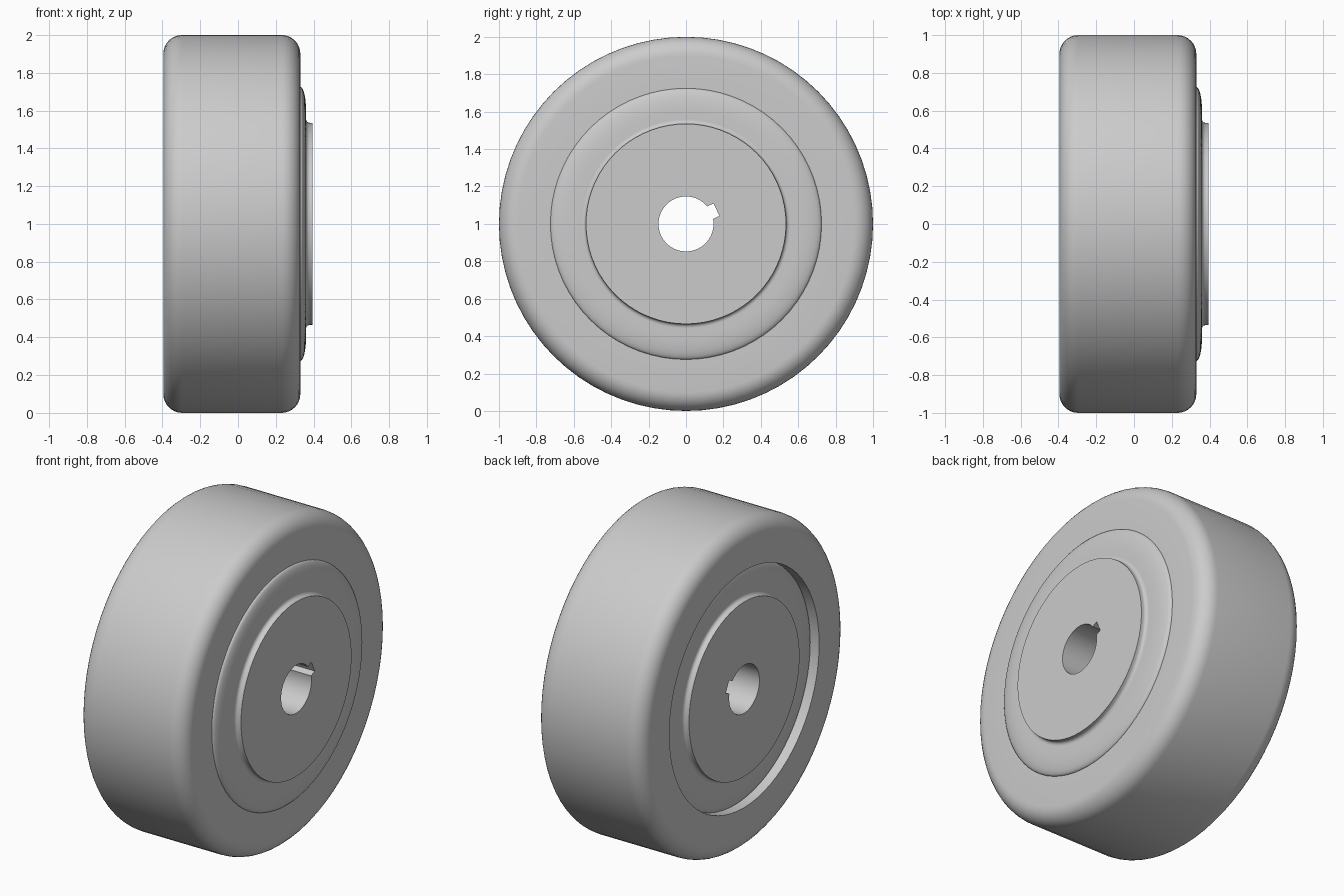
import bpy, bmesh
from math import sin, cos, pi, radians
from mathutils import Matrix, Vector

SEGMENTS = 72
CENTRE_Z = 1.0

cube = bpy.data.objects.get("Cube")
if cube:
    bpy.data.objects.remove(cube, do_unlink=True)

grey = bpy.data.materials.new("plain_grey")
grey.use_nodes = True
grey.diffuse_color = (0.6, 0.6, 0.6, 1)
grey.node_tree.nodes["Principled BSDF"].inputs["Base Color"].default_value = grey.diffuse_color


def arc(cx, cr, radius_x, radius_r, start, end, steps=8):
    """Elliptical corner in (x, radius) coordinates."""
    angles = [radians(start + (end - start) * i / steps) for i in range(steps + 1)]
    return [(cx + radius_x * cos(a), cr + radius_r * sin(a)) for a in angles]


def lathe(name, profile):
    """Spin a closed (x, radius) profile around the x axis."""
    bm = bmesh.new()
    rings = []
    for i in range(SEGMENTS):
        a = 2 * pi * i / SEGMENTS
        rings.append([bm.verts.new((x, r * cos(a), CENTRE_Z + r * sin(a))) for x, r in profile])
    for i, ring in enumerate(rings):
        following = rings[(i + 1) % SEGMENTS]
        for j in range(len(profile)):
            k = (j + 1) % len(profile)
            bm.faces.new((ring[j], ring[k], following[k], following[j]))
    bmesh.ops.recalc_face_normals(bm, faces=bm.faces)
    mesh = bpy.data.meshes.new(name)
    bm.to_mesh(mesh)
    bm.free()
    mesh.materials.append(grey)
    obj = bpy.data.objects.new(name, mesh)
    bpy.context.collection.objects.link(obj)
    return obj


def smooth(obj):
    bpy.ops.object.select_all(action='DESELECT')
    obj.select_set(True)
    bpy.context.view_layer.objects.active = obj
    bpy.ops.object.shade_smooth_by_angle(angle=radians(30))


# Tyre: a wide band with rounded shoulders
bore = 0.725
tyre = lathe("tyre",
             [(-0.395, bore)]
             + arc(-0.295, 0.9, 0.1, 0.1, 180, 90)
             + arc(0.23, 0.9, 0.1, 0.1, 90, 0)
             + [(0.33, bore)])
smooth(tyre)

# Core: the same web and hub on both sides, with a central bore
half = ([(0.33, bore)]
        + arc(0.33, 0.6, 0.03, 0.125, 90, 0)
        + [(0.36, 0.56)]
        + arc(0.38, 0.555, 0.02, 0.02, 180, 270, 4)
        + [(0.395, 0.535), (0.395, 0.147)])
core = lathe("wheel_core", half + [(-x, r) for x, r in reversed(half)])

# Keyway slot cut along the bore
bm = bmesh.new()
bmesh.ops.create_cube(bm, size=1)
bmesh.ops.scale(bm, vec=(1, 0.08, 0.074), verts=bm.verts)
bmesh.ops.translate(bm, vec=(0, 0.14, 0), verts=bm.verts)
bmesh.ops.rotate(bm, cent=Vector(), matrix=Matrix.Rotation(radians(25), 3, 'X'), verts=bm.verts)
bmesh.ops.translate(bm, vec=(0, 0, CENTRE_Z), verts=bm.verts)
mesh = bpy.data.meshes.new("keyway_cutter")
bm.to_mesh(mesh)
bm.free()
mesh.materials.append(grey)
cutter = bpy.data.objects.new("keyway_cutter", mesh)
bpy.context.collection.objects.link(cutter)
cutter.hide_render = True

bpy.context.view_layer.objects.active = core
cut = core.modifiers.new("keyway", 'BOOLEAN')
cut.operation = 'DIFFERENCE'
cut.solver = 'EXACT'
cut.object = cutter
bpy.ops.object.modifier_apply(modifier=cut.name)
bpy.data.objects.remove(cutter, do_unlink=True)
smooth(core)
